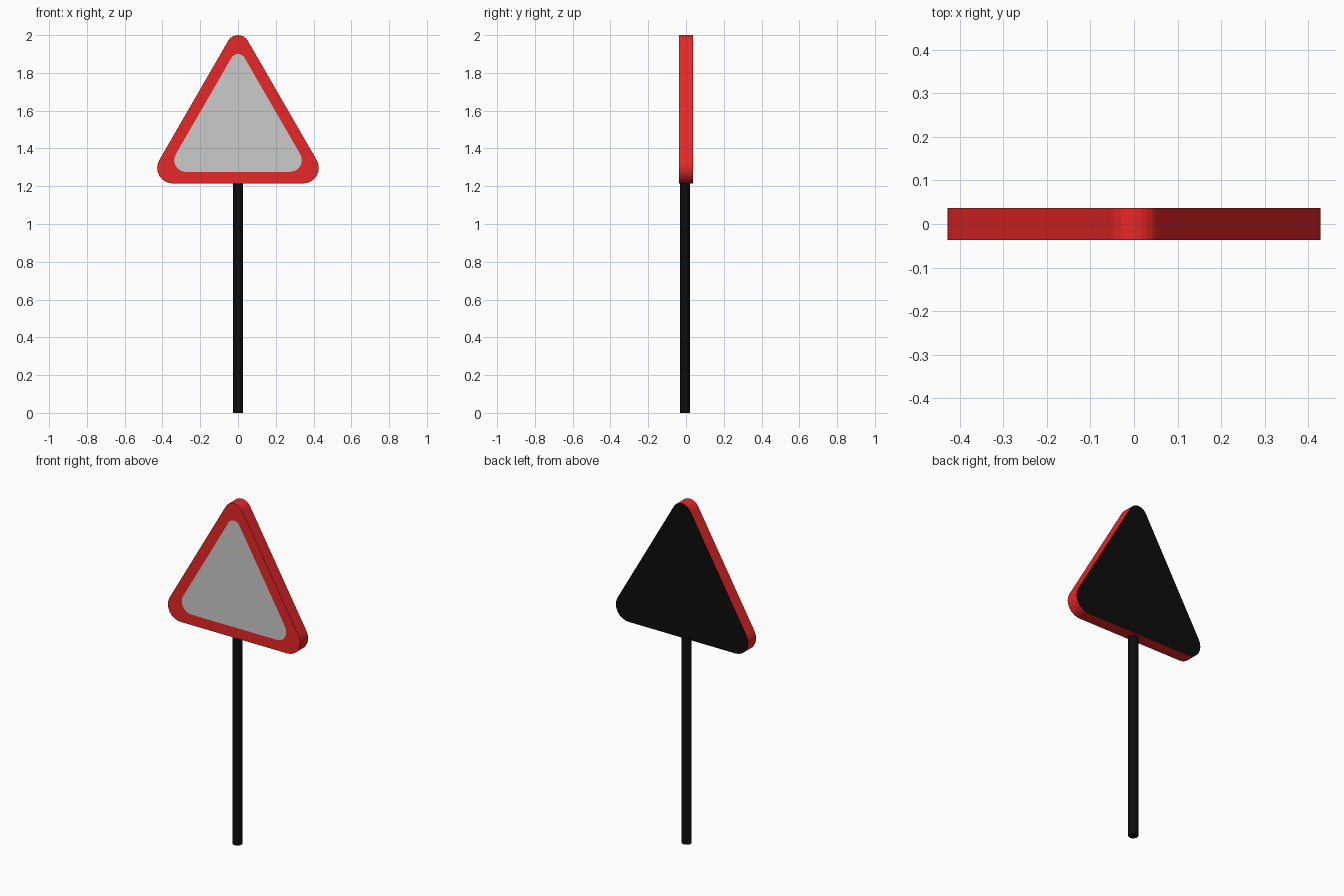
import bpy, bmesh, math

if "Cube" in bpy.data.objects:
    bpy.data.objects.remove(bpy.data.objects["Cube"])

HALF = 0.037   # half thickness of the sign


def material(name, rgb):
    m = bpy.data.materials.new(name)
    m.diffuse_color = (*rgb, 1)
    m.use_nodes = True
    m.node_tree.nodes["Principled BSDF"].inputs["Base Color"].default_value = m.diffuse_color
    return m


red = material("red", (0.8, 0.02, 0.02))
black = material("black", (0.004, 0.004, 0.004))


def rounded_triangle(top, bottom, r_top, r_base, steps=8):
    """Equilateral outline (x, z) with separate apex and base corner radii."""
    half = (top + r_top - bottom) / math.sqrt(3)
    cx = half - math.sqrt(3) * r_base
    corners = [(cx, bottom + r_base, r_base, -90),
               (0, top - r_top, r_top, 30),
               (-cx, bottom + r_base, r_base, 150)]
    pts = []
    for x, z, r, start in corners:
        for i in range(steps + 1):
            a = math.radians(start + 120 * i / steps)
            pts.append((x + r * math.cos(a), z + r * math.sin(a)))
    return pts


def add_object(name, bm, mats):
    bmesh.ops.recalc_face_normals(bm, faces=bm.faces)
    me = bpy.data.meshes.new(name)
    bm.to_mesh(me)
    bm.free()
    for m in mats:
        me.materials.append(m)
    ob = bpy.data.objects.new(name, me)
    bpy.context.collection.objects.link(ob)
    return ob


# Sign plate: grey panel inside a red border, red rim, black back
outer = rounded_triangle(2.0, 1.215, 0.06, 0.082)
inner = rounded_triangle(1.9, 1.276, 0.04, 0.062)
bm = bmesh.new()
loops = [[bm.verts.new((x, y, z)) for x, z in pts]
         for pts, y in ((inner, -HALF), (outer, -HALF), (outer, HALF))]
bm.faces.new(loops[0]).material_index = 0
bm.faces.new(loops[2]).material_index = 2
n = len(outer)
for a, b in zip(loops, loops[1:]):
    for i in range(n):
        j = (i + 1) % n
        bm.faces.new((a[i], a[j], b[j], b[i])).material_index = 1
grey = material("grey", (0.8, 0.8, 0.8))
add_object("sign_plate", bm, [grey, red, black])

# Pole, slightly forward of the plate centre
bm = bmesh.new()
bmesh.ops.create_cone(bm, cap_ends=True, segments=16, radius1=0.027,
                      radius2=0.027, depth=1.23)
bmesh.ops.translate(bm, verts=bm.verts, vec=(0, -0.006, 0.615))
add_object("pole", bm, [black])
